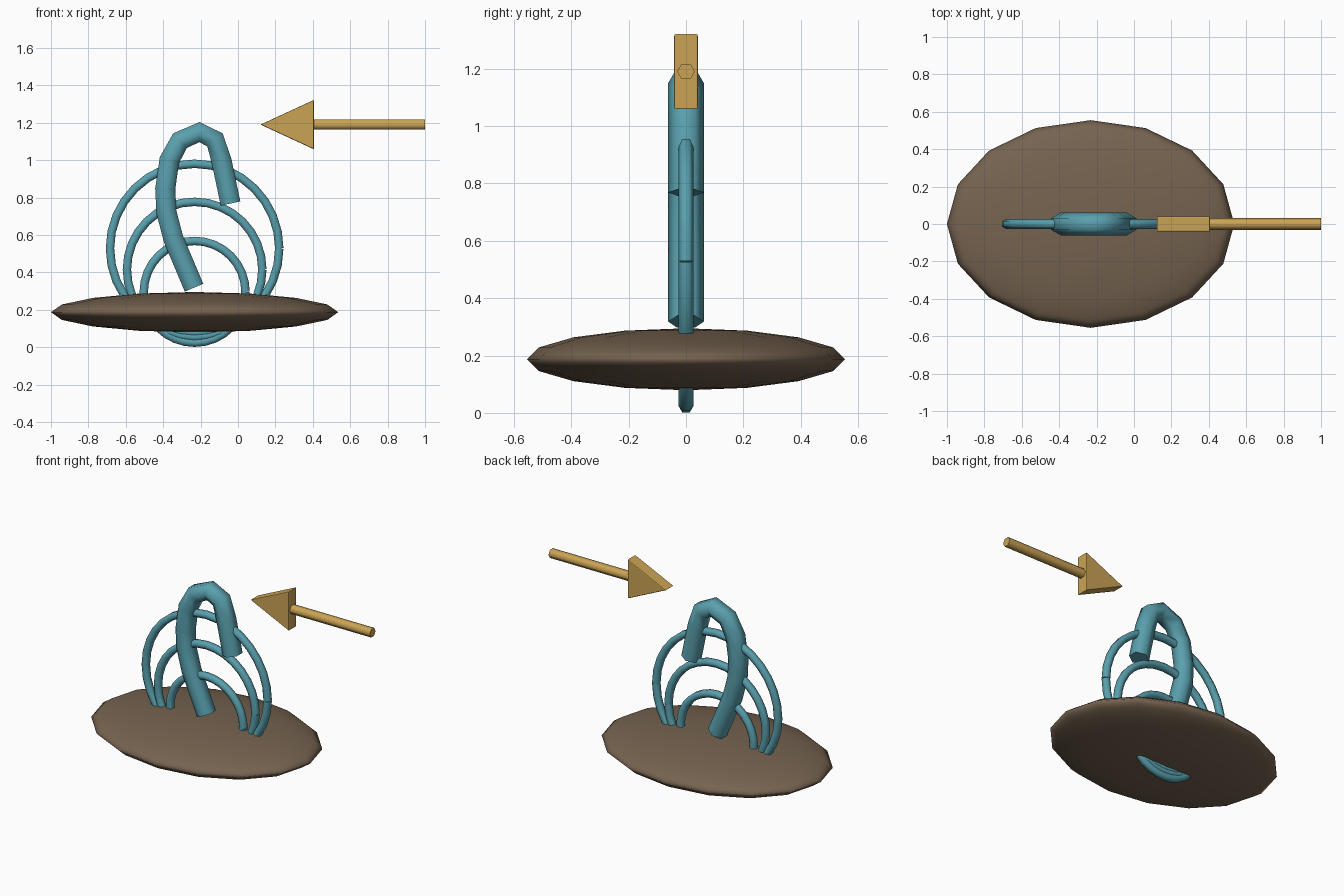
import bpy, bmesh
from math import sin, cos, pi
from mathutils import Vector

cube = bpy.data.objects.get("Cube")
if cube:
    bpy.data.objects.remove(cube, do_unlink=True)

CX = -0.232  # shared axis of base, rings and hook


def material(name, rgb):
    m = bpy.data.materials.new(name)
    m.use_nodes = True
    m.diffuse_color = (*rgb, 1)
    m.node_tree.nodes["Principled BSDF"].inputs["Base Color"].default_value = (*rgb, 1)
    return m


brown = material("earth brown", (0.18, 0.125, 0.08))
teal = material("muted teal", (0.10, 0.35, 0.42))
gold = material("warm gold", (0.60, 0.37, 0.09))


def finish(name, bm, mat):
    bmesh.ops.recalc_face_normals(bm, faces=bm.faces)
    mesh = bpy.data.meshes.new(name)
    bm.to_mesh(mesh)
    bm.free()
    mesh.materials.append(mat)
    obj = bpy.data.objects.new(name, mesh)
    bpy.context.collection.objects.link(obj)
    return obj


def tube(name, path, radius, mat, sides=6):
    """Capped hexagonal tube along a path in the xz plane."""
    bm = bmesh.new()
    pts = [Vector((x, 0, z)) for x, z in path]
    across = Vector((0, 1, 0))
    loops = []
    for i, p in enumerate(pts):
        before = (p - pts[i - 1]).normalized() if i else Vector()
        after = (pts[i + 1] - p).normalized() if i < len(pts) - 1 else Vector()
        out = across.cross((before + after).normalized())
        angles = [2 * pi * k / sides for k in range(sides)]
        loops.append([bm.verts.new(p + radius * (across * cos(a) + out * sin(a)))
                      for a in angles])
    for a, b in zip(loops, loops[1:]):
        for k in range(sides):
            n = (k + 1) % sides
            bm.faces.new((a[k], a[n], b[n], b[k])).smooth = True
    for loop in (loops[0], loops[-1]):
        cap = bm.faces.new(loop)
        for e in cap.edges:
            e.smooth = False
    return finish(name, bm, mat)


# Flattened base disc
bm = bmesh.new()
bmesh.ops.create_uvsphere(bm, u_segments=16, v_segments=8, radius=1)
for f in bm.faces:
    f.smooth = True
base = finish("base_mound", bm, brown)
base.data.transform(base.matrix_world)
base.scale = (0.768, 0.555, 0.108)
base.location = (CX, 0, 0.187)

# Three nested upright rings, each with a seam on its left side
STEPS = 32
for name, r, z in (("inner_ring", 0.272, 0.296),
                   ("middle_ring", 0.362, 0.415),
                   ("outer_ring", 0.4525, 0.528)):
    path = [(CX + r * cos(2 * pi * i / STEPS), z + r * sin(2 * pi * i / STEPS))
            for i in range(STEPS + 1)]
    tube(name, path, 0.026, teal)

# Thick bent hook
tube("hook", [(-0.235, 0.318), (-0.345, 0.578), (-0.383, 0.723), (-0.389, 0.846),
              (-0.367, 1.0), (-0.31, 1.104), (-0.206, 1.15), (-0.123, 1.108),
              (-0.088, 0.996), (-0.04, 0.768)], 0.062, teal)

# Arrow: shaft and wedge-shaped head
ARROW_Z = 1.19
tube("arrow_shaft", [(0.40, ARROW_Z), (1.0, ARROW_Z)], 0.031, gold)

bm = bmesh.new()
outline = [(0.12, 0), (0.406, 0.132), (0.406, -0.132)]
face = bm.faces.new([bm.verts.new((x, -0.041, ARROW_Z + z)) for x, z in outline])
side = bmesh.ops.extrude_face_region(bm, geom=[face])["geom"]
bmesh.ops.translate(bm, vec=(0, 0.082, 0),
                    verts=[v for v in side if isinstance(v, bmesh.types.BMVert)])
head = finish("arrow_head", bm, gold)
bevel = head.modifiers.new("soft edges", "BEVEL")
bevel.width = 0.005
bevel.segments = 2
